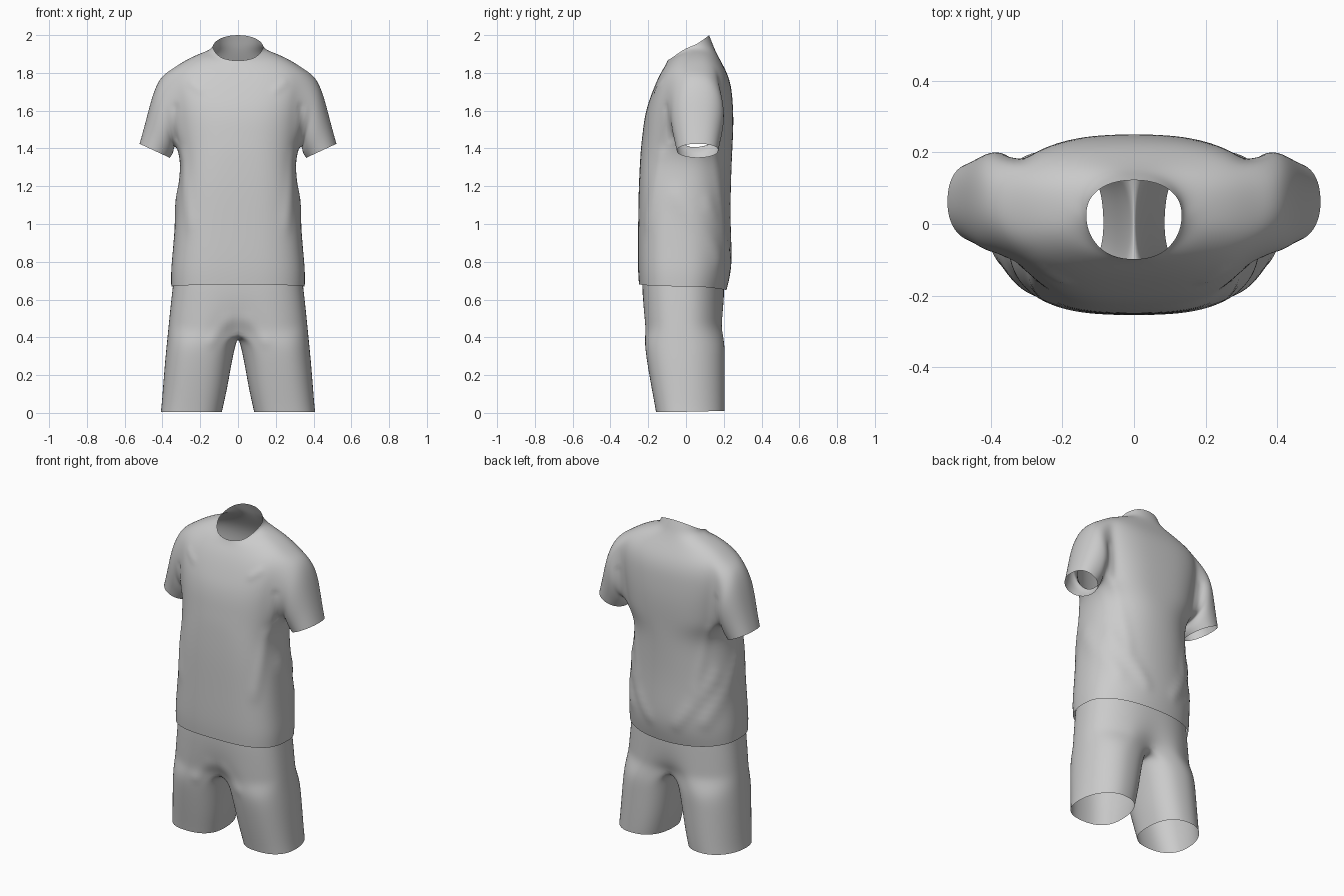
import bpy, bmesh, math
from mathutils import Vector

cube = bpy.data.objects.get("Cube")
if cube:
    bpy.data.objects.remove(cube)

fabric = bpy.data.materials.new("grey fabric")
fabric.use_nodes = True
GREY = (0.6, 0.6, 0.6, 1)
fabric.diffuse_color = GREY
fabric.node_tree.nodes["Principled BSDF"].inputs["Base Color"].default_value = GREY

COLS = 16          # faces in half a ring, from front centre to back centre
SIDE = COLS // 2   # column on the outer side


def rounded(value, power):
    return math.copysign(abs(value) ** power, value)


def half_ring(bm, half_width, front, back, z_side, z_front, z_back,
              notch=0, side_y=-.01, powers=(.7, .92), slope=2):
    """Half of a ring whose height and boxiness may differ at front and back."""
    verts = []
    for j in range(COLS + 1):
        a = math.pi * (j / COLS - 0.5)
        power = powers[0] if a < 0 else powers[1]
        c, s = rounded(math.cos(a), power), rounded(math.sin(a), power)
        end_y, end_z = (front, z_front) if a < 0 else (back, z_back)
        y = side_y + (end_y - side_y) * abs(s)
        z = z_side + (end_z - z_side) * abs(math.sin(a)) ** slope
        y *= 1 - notch * max(0, 1 - c * 2.5)
        verts.append(bm.verts.new((half_width * c, y, z)))
    return verts


def loft(bm, lower, upper, closed=False, skip=()):
    n = len(lower)
    for j in range(n if closed else n - 1):
        if j not in skip:
            k = (j + 1) % n
            bm.faces.new((lower[j], lower[k], upper[k], upper[j]))


def tube(bm, loop, outer, inner, front, back, side_y, powers, offset=0.0):
    """Continue a closed loop to a ring; powers: outer front, outer back, inner."""
    outer, inner = Vector((outer[0], 0, outer[1])), Vector((inner[0], 0, inner[1]))
    ring = []
    for k in range(len(loop)):
        a = math.tau * k / len(loop) + offset
        c, s = math.cos(a), math.sin(a)
        power = powers[2] if c < 0 else powers[0] if s < 0 else powers[1]
        p = (outer + inner) / 2 + (outer - inner) / 2 * rounded(c, power)
        p.y = side_y + ((front if s < 0 else back) - side_y) * abs(s) ** power
        ring.append(bm.verts.new(p))
    loft(bm, loop, ring, closed=True)
    return ring


def finish(bm, name, folds):
    """Mirror, smooth, then push cloth folds out along the normals."""
    bmesh.ops.recalc_face_normals(bm, faces=bm.faces)
    draft = bpy.data.meshes.new(name + " draft")
    bm.to_mesh(draft)
    bm.free()
    obj = bpy.data.objects.new(name, draft)
    bpy.context.collection.objects.link(obj)
    mirror = obj.modifiers.new("mirror", 'MIRROR')
    mirror.merge_threshold = 0.002
    smooth = obj.modifiers.new("smooth", 'SUBSURF')
    smooth.levels = smooth.render_levels = 2
    bpy.context.view_layer.update()
    graph = bpy.context.evaluated_depsgraph_get()
    mesh = bpy.data.meshes.new_from_object(obj.evaluated_get(graph))
    obj.modifiers.clear()
    obj.data = mesh
    bpy.data.meshes.remove(draft)
    mesh.name = name
    normals = [v.normal.copy() for v in mesh.vertices]
    for start, end, radius, height in folds:
        a, b = Vector(start), Vector(end)
        for v, n in zip(mesh.vertices, normals):
            t = max(0, min(1, (v.co - a).dot(b - a) / (b - a).length_squared))
            d = (v.co - a.lerp(b, t)).length
            v.co += n * height * math.exp(-(d / radius) ** 2)
    mesh.materials.clear()
    mesh.materials.append(fabric)
    for p in mesh.polygons:
        p.use_smooth = True


def both_sides(folds):
    return [((s * a[0], *a[1:]), (s * b[0], *b[1:]), r, h)
            for a, b, r, h in folds for s in (-1, 1)]


# Shirt body: half width, front y, back y, then height at side, front, back
shirt = bmesh.new()
waist = [
    (.355, -.25, .216, .67, .68, .65),
    (.357, -.255, .236, .75, .75, .73),
    (.347, -.256, .246, .85, .85, .82),
    (.335, -.254, .236, 1, 1, 1),
    (.32, -.252, .238, 1.18, 1.18, 1.18),
    (.302, -.245, .243, 1.32, 1.32, 1.32),
]
chest = [
    (.325, -.24, .247, 1.41, 1.4, 1.41),
    (.338, -.232, .251, 1.49, 1.47, 1.49),
    (.35, -.224, .252, 1.58, 1.54, 1.57),
    (.362, -.21, .248, 1.66, 1.61, 1.65),
    (.368, -.19, .24, 1.745, 1.67, 1.73),
    (.352, -.163, .222, 1.82, 1.74, 1.79),
    (.28, -.137, .197, 1.868, 1.795, 1.84),
    (.205, -.112, .172, 1.902, 1.835, 1.885),
]
collar = [
    (.16, -.1, .15, 1.917, 1.86, 1.93),
    (.14, -.098, .137, 1.928, 1.868, 1.965),
    (.134, -.101, .123, 1.94, 1.858, 2),
]
rows = [half_ring(shirt, *r) for r in waist]
for r in chest:
    side_y = min(.05, .01 + .14 * (r[3] - 1.41))
    rows.append(half_ring(shirt, *r, side_y=side_y, powers=(.78, .76)))
rows += [half_ring(shirt, *r, side_y=.025, powers=(.95, .9), slope=1.2) for r in collar]
LOW, TOP, FRONT, BACK = 6, 11, SIDE - 3, SIDE + 3   # armhole limits
for i in range(len(rows) - 1):
    hole = range(FRONT, BACK) if LOW <= i < TOP else ()
    loft(shirt, rows[i], rows[i + 1], skip=hole)

# Sleeve grown from the armhole edge
loop = [rows[TOP][j] for j in range(SIDE, BACK + 1)]
loop += [rows[i][BACK] for i in range(TOP - 1, LOW - 1, -1)]
loop += [rows[LOW][j] for j in range(BACK - 1, FRONT - 1, -1)]
loop += [rows[i][FRONT] for i in range(LOW + 1, TOP + 1)]
loop += [rows[TOP][j] for j in range(FRONT + 1, SIDE)]
for ring in [
    ((.41, 1.783), (.337, 1.405), -.085, .203),
    ((.448, 1.70), (.34, 1.395), -.08, .202),
    ((.475, 1.6), (.342, 1.38), -.072, .193),
    ((.498, 1.51), (.349, 1.365), -.06, .182),
    ((.522, 1.425), (.36, 1.35), -.05, .172),
]:
    loop = tube(shirt, loop, *ring, side_y=.06, powers=(.95, .85, 1))

shirt_folds = both_sides([
    ((.33, -.05, 1.15), (.26, .18, .82), .045, .008),   # side drape to the back
    ((.3, .12, 1.1), (.1, .25, .78), .035, .008),       # lower back drape
    ((.3, -.14, 1.36), (.26, -.21, 1.0), .035, .006),   # front under the arm
    ((.28, .16, 1.4), (.2, .21, 1.0), .03, .006),       # back under the arm
    ((.33, -.1, 1.62), (.33, -.08, 1.45), .016, -.01),  # front armhole crease
    ((.34, .19, 1.62), (.33, .18, 1.45), .016, -.006),  # back armhole crease
    ((.25, -.14, 1.75), (.2, -.16, 1.71), .02, .005),   # shoulder pucker
])
finish(shirt, "shirt", shirt_folds)

# Shorts: hip rings, a crotch strip, then one leg
shorts = bmesh.new()
hips = [
    (.325, -.225, .195, .85, .85, .85),
    (.343, -.236, .204, .7, .7, .7),
    (.357, -.232, .206, .58, .57, .57, .03),
    (.365, -.229, .207, .5, .485, .49, .12),
    (.37, -.226, .209, .45, .425, .44, .28),
]
rows = [half_ring(shorts, *r) for r in hips]
for lower, upper in zip(rows, rows[1:]):
    loft(shorts, lower, upper)

loop = list(rows[-1])
first, last = loop[0].co, loop[-1].co
for k in range(1, 8):
    p = last.lerp(first, k / 8)
    p.x = 0
    p.z -= .035 * math.sin(math.pi * k / 8)
    loop.append(shorts.verts.new(p))
for ring in [
    ((.378, .37), (.012, .36), -.221, .207),
    ((.388, .27), (.032, .27), -.208, .207),
    ((.398, .14), (.054, .14), -.185, .207),
    ((.405, .05), (.074, .05), -.168, .206),
    ((.41, .012), (.084, .012), -.16, .205),
]:
    loop = tube(shorts, loop, *ring, side_y=0, powers=(.82, 1, .8),
                offset=-math.tau / 3)
for v in loop:
    v.co.z = .006 + .03 * (v.co.y - .02) ** 2 + .02 * v.co.y
shorts_folds = both_sides([
    ((.05, -.2, .5), (.14, -.22, .38), .03, .006),      # front crotch fold
])
finish(shorts, "shorts", shorts_folds)
